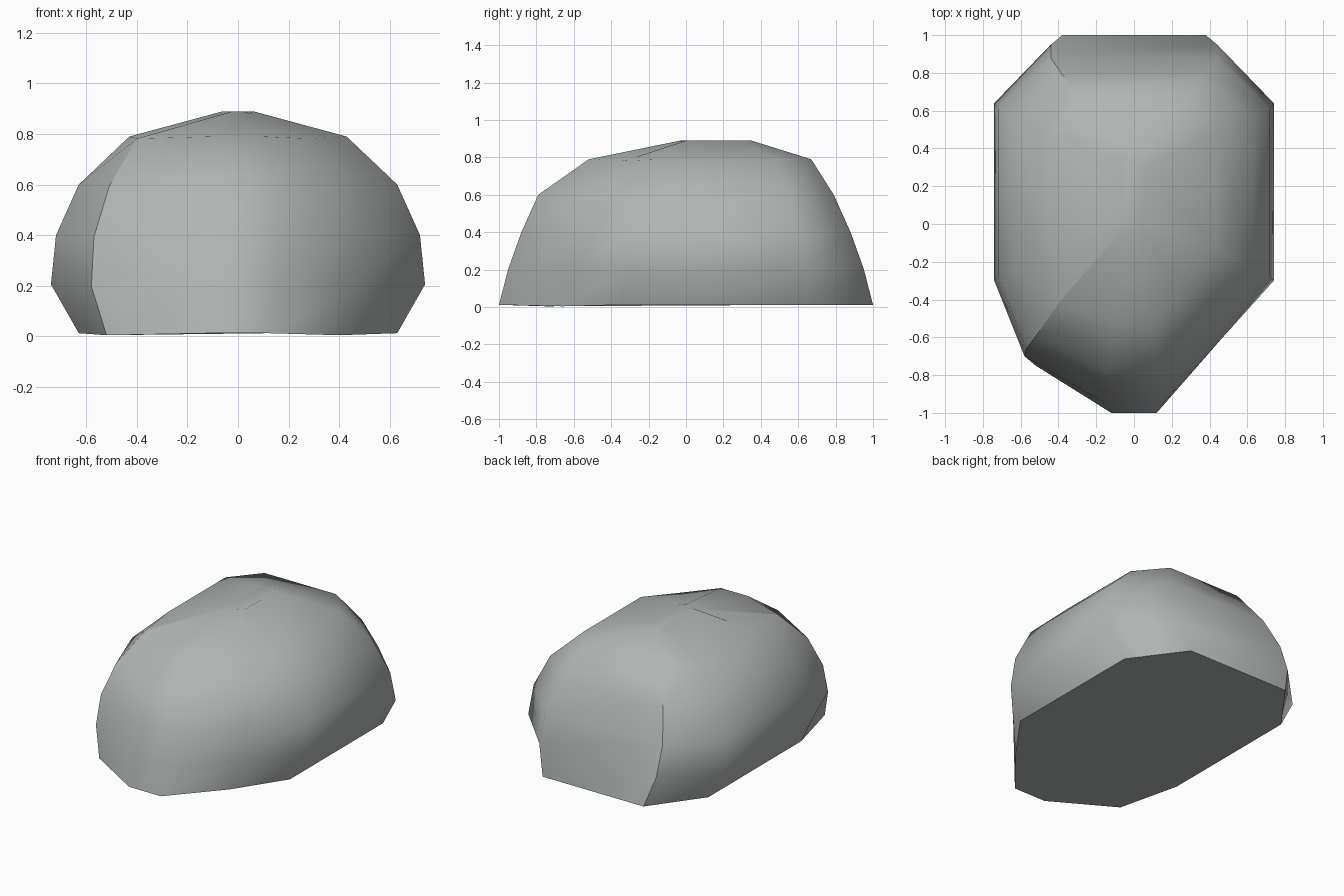
import bpy, bmesh

if "Cube" in bpy.data.objects:
    bpy.data.objects.remove(bpy.data.objects["Cube"])

# Stacked ten-sided rings. Each level gives:
# z, back (x, y), side x, side back y, side front y, front (x, y),
# left-front corner (x, y), right-front corner (x, y)
LEVELS = [
    (0.012, (0.38, 1.00), 0.63, 0.66, -0.34, (0.12, -1.00), (-0.52, -0.75), (0.40, -0.66)),
    (0.205, (0.44, 0.95), 0.74, 0.64, -0.30, (0.15, -0.95), (-0.58, -0.70), (0.47, -0.60)),
    (0.40, (0.44, 0.88), 0.72, 0.61, -0.28, (0.15, -0.88), (-0.57, -0.66), (0.46, -0.57)),
    (0.60, (0.38, 0.79), 0.63, 0.56, -0.24, (0.14, -0.79), (-0.51, -0.58), (0.41, -0.51)),
    (0.79, (0.27, 0.67), 0.43, 0.48, -0.13, (0.10, -0.52), (-0.40, -0.42), (0.28, -0.33)),
    (0.89, (0.04, 0.35), 0.06, 0.31, 0.00, (0.02, -0.03), (-0.05, -0.015), (0.045, -0.015)),
]

bm = bmesh.new()
rings = []
for z, (bx, by), sx, sb, sf, (fx, fy), (cx, cy), (rx, ry) in LEVELS:
    dip = z - 0.008
    pts = [(bx, by, z), (-bx, by, z), (-sx, sb, z), (-sx, sf, z), (cx, cy, dip),
           (-fx, fy, z), (fx, fy, z), (rx, ry, dip), (sx, sf, z), (sx, sb, z)]
    rings.append([bm.verts.new(p) for p in pts])

# Sides of the boulder
count = len(rings[0])
for low, high in zip(rings, rings[1:]):
    for i in range(count):
        j = (i + 1) % count
        bm.faces.new((low[i], low[j], high[j], high[i]))

# Flat base and small top facet
base = bm.faces.new(rings[0][::-1])
bm.faces.new(rings[-1])
bmesh.ops.recalc_face_normals(bm, faces=bm.faces)

# Soft shading, with a hard base rim and two hard creases up the left side
for face in bm.faces:
    face.smooth = True
for edge in base.edges:
    edge.smooth = False
for column, top in ((1, 4), (4, 5)):
    for k in range(top):
        bm.edges.get((rings[k][column], rings[k + 1][column])).smooth = False

mesh = bpy.data.meshes.new("boulder")
bm.to_mesh(mesh)
bm.free()
boulder = bpy.data.objects.new("boulder", mesh)
bpy.context.collection.objects.link(boulder)

# Grey stone colour
stone = bpy.data.materials.new("stone")
stone.diffuse_color = (0.44, 0.47, 0.455, 1)
stone.use_nodes = True
stone.node_tree.nodes["Principled BSDF"].inputs["Base Color"].default_value = stone.diffuse_color
mesh.materials.append(stone)
